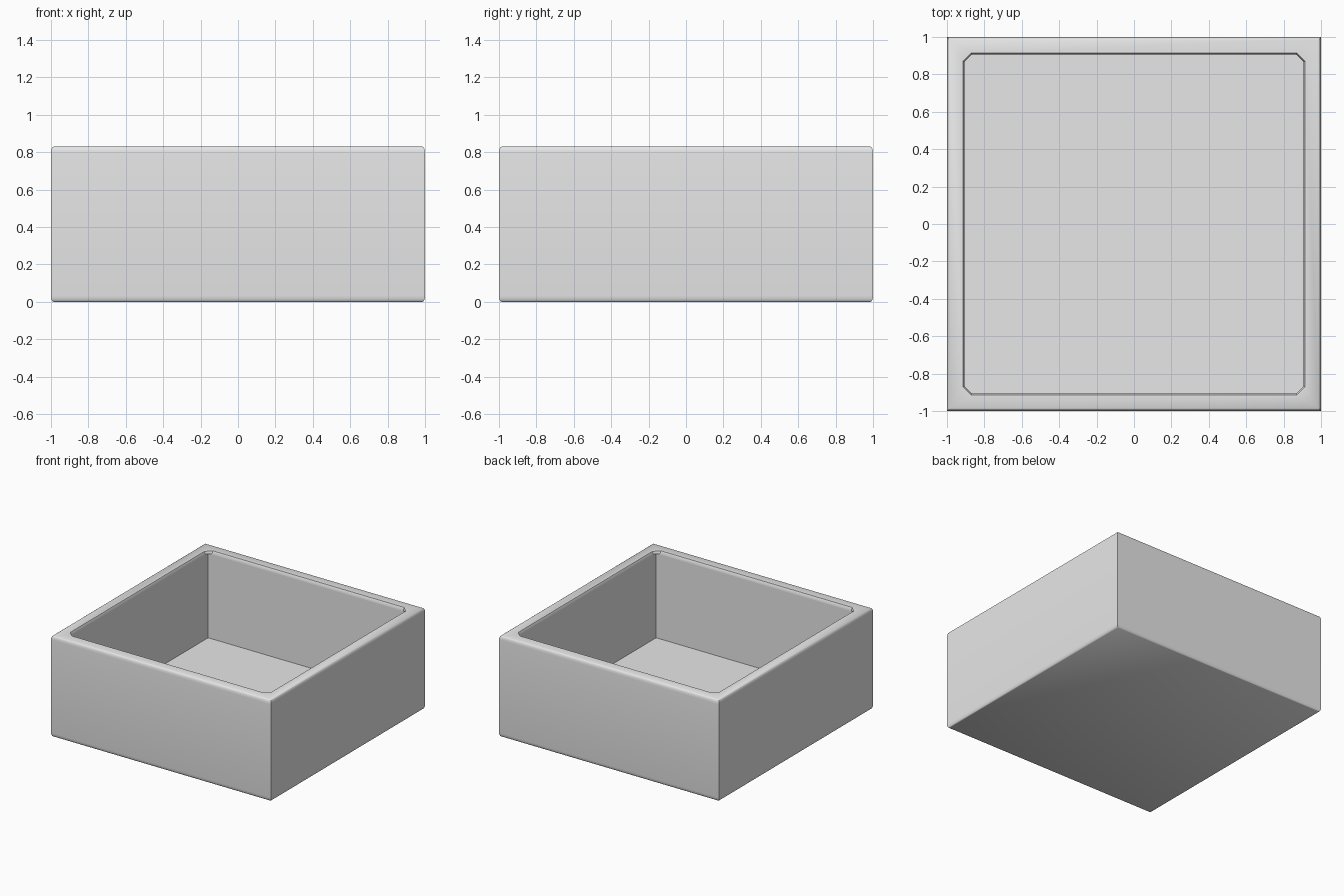
import bpy
import bmesh
import math

cube = bpy.data.objects.get("Cube")
if cube:
    bpy.data.objects.remove(cube, do_unlink=True)

HEIGHT, FLOOR = 0.83, 0.11
INNER, LIP = 0.905, 0.915
BEVEL_X, BEVEL_Z = 0.014, 0.033

grey = bpy.data.materials.new("light grey")
grey.use_nodes = True
colour = (0.8, 0.8, 0.8, 1)
grey.diffuse_color = colour
grey.node_tree.nodes["Principled BSDF"].inputs["Base Color"].default_value = colour


def ring(bm, half, z, cut=0.0):
    """Square loop with every corner cut by two points."""
    pts = []
    for sx, sy in ((1, 1), (-1, 1), (-1, -1), (1, -1)):
        along_x = (sx * (half - cut), sy * half)
        along_y = (sx * half, sy * (half - cut))
        pts += [along_y, along_x] if sx == sy else [along_x, along_y]
    return [bm.verts.new((x, y, z)) for x, y in pts]


# Outside profile: rounded bottom edge, straight wall, rounded rim
arc = [math.radians(a) for a in (0, 30, 60, 90)]
profile = [(1 - BEVEL_X * (1 - math.sin(a)), BEVEL_Z * (1 - math.cos(a)), 0) for a in arc]
profile += [(r, HEIGHT - z, 0) for r, z, _ in reversed(profile)]

# Inside profile: lip with cut corners, steep bevel, square walls
profile += [(LIP, HEIGHT, 0.045), (INNER, HEIGHT - 0.02, 0.035),
            (INNER, HEIGHT - 0.03, 0), (INNER, FLOOR, 0)]

bm = bmesh.new()
rings = [ring(bm, *p) for p in profile]
for low, high in zip(rings, rings[1:]):
    for i in range(8):
        j = (i + 1) % 8
        bm.faces.new((low[i], low[j], high[j], high[i]))
bm.faces.new(rings[0][::-1])
bm.faces.new(rings[-1])
bmesh.ops.remove_doubles(bm, verts=bm.verts, dist=0.0001)
bmesh.ops.recalc_face_normals(bm, faces=bm.faces)

mesh = bpy.data.meshes.new("open_box")
bm.to_mesh(mesh)
bm.free()
mesh.materials.append(grey)
box = bpy.data.objects.new("open_box", mesh)
bpy.context.collection.objects.link(box)

# Smooth the rounded edges, keep the corners sharp
bpy.ops.object.select_all(action="DESELECT")
box.select_set(True)
bpy.context.view_layer.objects.active = box
bpy.ops.object.shade_smooth_by_angle(angle=math.radians(35))
